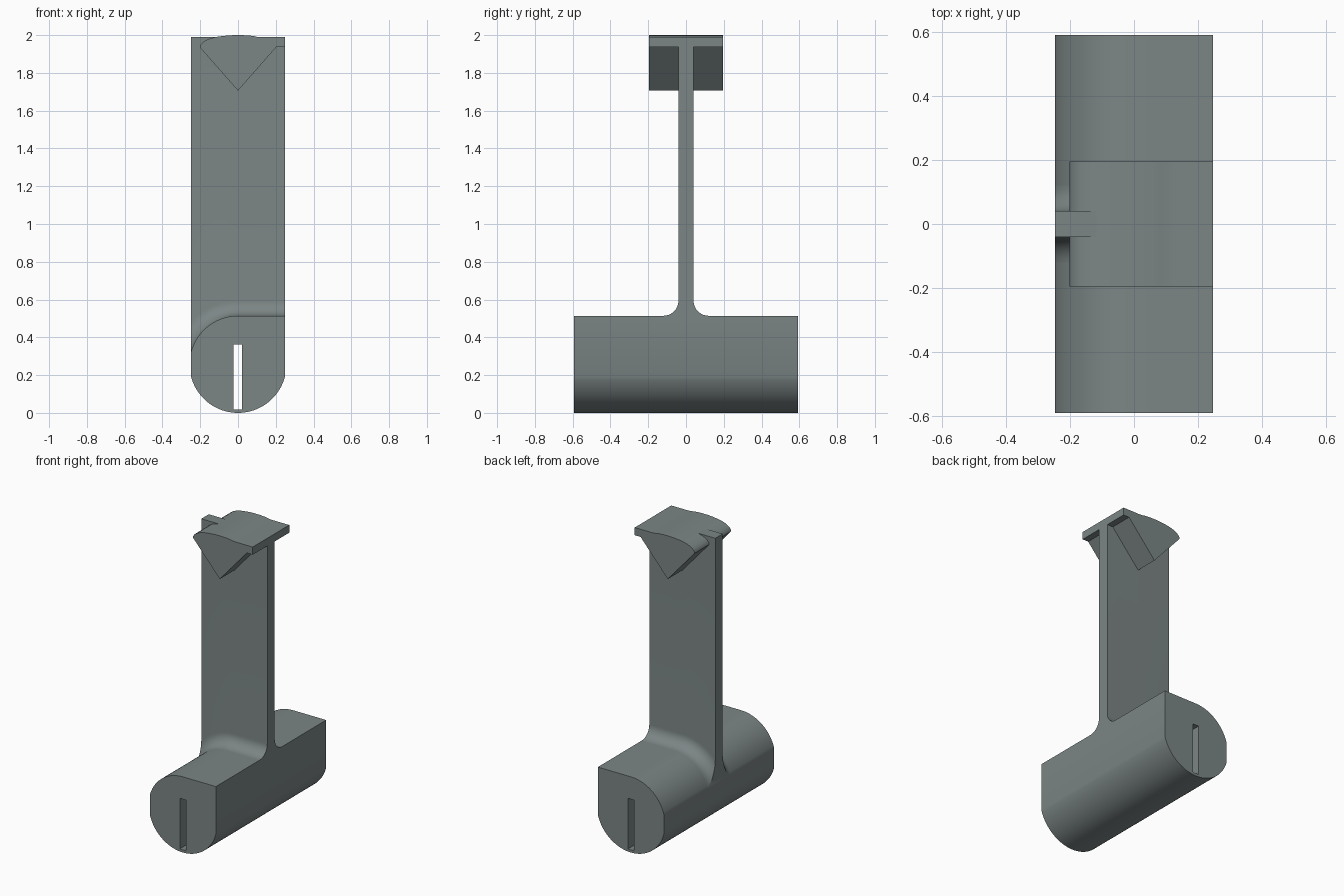
import bpy, bmesh, math

if "Cube" in bpy.data.objects:
    bpy.data.objects.remove(bpy.data.objects["Cube"])

grey = bpy.data.materials.new("slate grey")
grey.diffuse_color = (0.2, 0.235, 0.235, 1)
grey.use_nodes = True
grey.node_tree.nodes["Principled BSDF"].inputs["Base Color"].default_value = grey.diffuse_color

W = 0.248           # half width in x
R = 0.257           # foot radius, also its centre height
WEB = 0.04          # half thickness of the upright
FILLET = 0.08


def add_object(name, bm):
    bmesh.ops.recalc_face_normals(bm, faces=bm.faces)
    mesh = bpy.data.meshes.new(name)
    bm.to_mesh(mesh)
    bm.free()
    ob = bpy.data.objects.new(name, mesh)
    bpy.context.collection.objects.link(ob)
    mesh.materials.append(grey)
    return ob


def smooth(ob):
    bpy.ops.object.select_all(action='DESELECT')
    ob.select_set(True)
    bpy.context.view_layer.objects.active = ob
    bpy.ops.object.shade_smooth_by_angle(angle=math.radians(25))


def loft(name, rings):
    bm = bmesh.new()
    rows = [[bm.verts.new(p) for p in ring] for ring in rings]
    n = len(rows[0])
    for a, b in zip(rows, rows[1:]):
        for i in range(n):
            j = (i + 1) % n
            bm.faces.new((a[i], a[j], b[j], b[i]))
    bm.faces.new(rows[0])
    bm.faces.new(rows[-1])
    return add_object(name, bm)


def extrude_y(name, outline, y):
    return loft(name, [[(x, s * y, z) for x, z in outline] for s in (-1, 1)])


def crown(x, d=0.0):
    """Height of the foot's upper surface, offset outward by d."""
    r = R + d
    return R + (math.sqrt(r * r - x * x) if x < 0 else r)


# Foot: round below and at upper left, square at upper right
a0 = math.asin(W / R)
xs = [-R * math.sin(a0 * (1 - i / 20)) for i in range(21)]
outline = [(x, crown(x)) for x in xs] + [(W, R + R)]
outline += [(R * math.sin(a0 * (1 - i / 20)), R - R * math.cos(a0 * (1 - i / 20)))
            for i in range(41)]
foot = extrude_y("foot", outline, 0.592)

# Slot through the whole foot
cutter = extrude_y("slot_cutter", [(-0.023, 0.018), (0.022, 0.018),
                                   (0.022, 0.362), (-0.023, 0.362)], 0.8)
cutter.hide_render = True
cut = foot.modifiers.new("slot", 'BOOLEAN')
cut.object = cutter
cut.solver = 'EXACT'
bpy.context.view_layer.objects.active = foot
bpy.ops.object.modifier_apply(modifier="slot")
bpy.data.objects.remove(cutter)
smooth(foot)

# Upright with a fillet that follows the crown of the foot
rings = []
for x in xs + [W]:
    side = []
    for i in range(11):
        t = math.pi / 2 * i / 10
        d = FILLET * (1 - math.cos(t))
        side.append((WEB + FILLET * (1 - math.sin(t)), crown(x, d)))
    side.append((WEB, 1.99 if x < -0.02 else 1.95))
    rings.append([(x, y, z) for y, z in side] + [(x, -y, z) for y, z in reversed(side)])
smooth(loft("upright", rings))

# Head: wedge with a domed top and a flat lip on the right
head = [(0, 1.706), (-0.202, 1.935), (-0.199, 1.947), (-0.188, 1.961),
        (-0.17, 1.973), (-0.148, 1.982)]
head += [(x, 2 - 0.72 * x * x) for x in (-0.12, -0.09, -0.06, -0.03, 0, 0.03, 0.06, 0.08)]
head += [(0.1, 1.991), (0.13, 1.99), (W, 1.99), (W, 1.938), (0.204, 1.938)]
smooth(extrude_y("head", head, 0.196))
